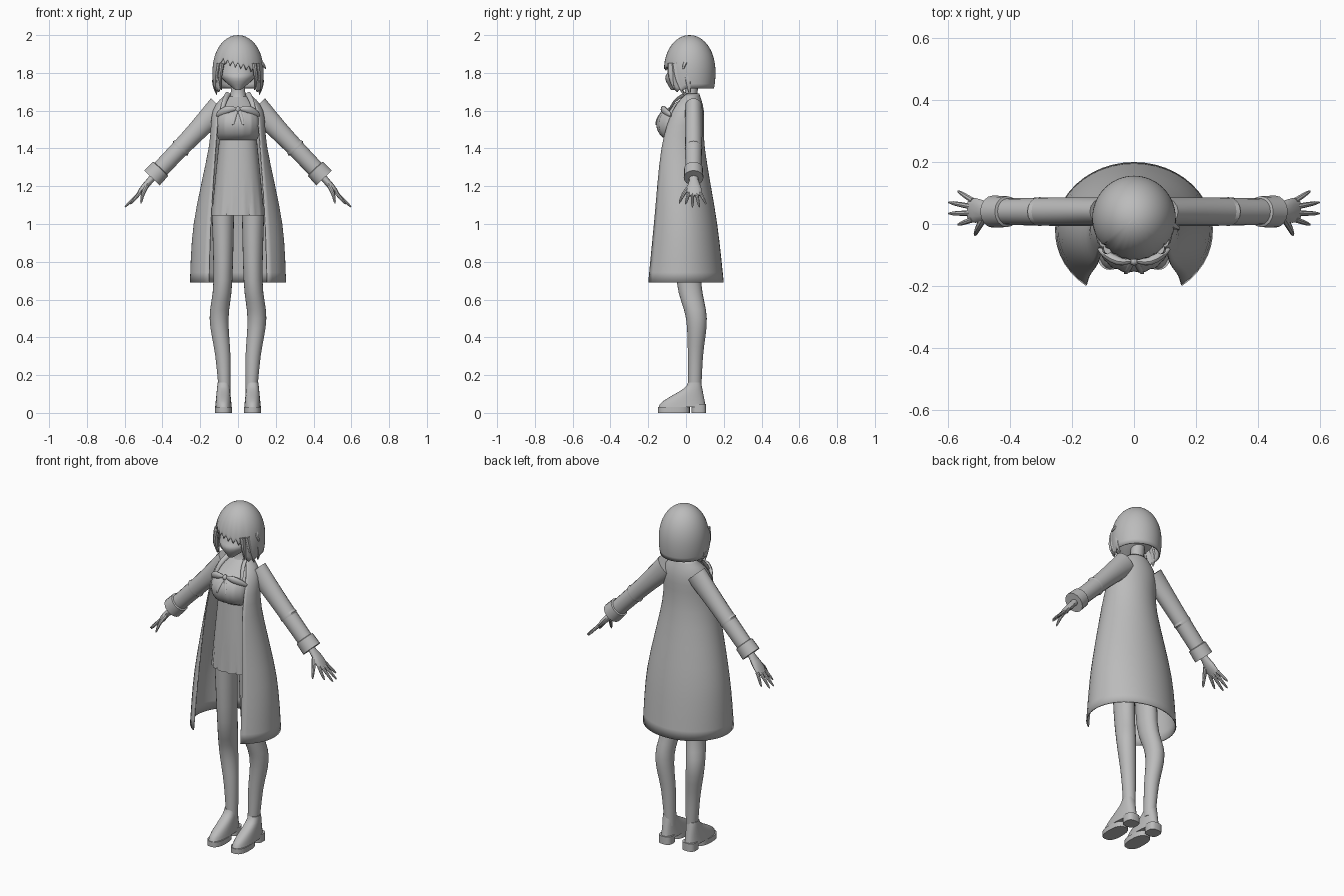
import bpy, bmesh, math
from mathutils import Vector

cube = bpy.data.objects.get("Cube")
if cube:
    bpy.data.objects.remove(cube, do_unlink=True)

GREY = (0.5, 0.5, 0.5, 1)
grey = bpy.data.materials.new("plain grey")
grey.use_nodes = True
grey.diffuse_color = GREY
grey.node_tree.nodes["Principled BSDF"].inputs["Base Color"].default_value = GREY
depth_axis = Vector((0, 1, 0))


def spline(keys, steps=4):
    """Smooth curve through a few key tuples."""
    keys = [Vector(key) for key in keys]
    last = len(keys) - 1
    result = []
    for i in range(last):
        before, start, end = keys[max(i - 1, 0)], keys[i], keys[i + 1]
        after = keys[min(i + 2, last)]
        leave, arrive = (end - before) / 2, (after - start) / 2
        for step in range(steps):
            t = step / steps
            ease = t * t * (3 - 2 * t)
            result.append(start.lerp(end, ease) + leave * t * (1 - t) ** 2
                          - arrive * t * t * (1 - t))
    return result + [keys[last]]


def loft(name, rings, closed=True, caps=True, mirror=False, thickness=0, sharp=40):
    """Skin a list of rings that have equally many points."""
    bm = bmesh.new()
    rows = [[bm.verts.new(point) for point in ring] for ring in rings]
    count = len(rows[0])
    for lower, upper in zip(rows, rows[1:]):
        for i in range(count if closed else count - 1):
            j = (i + 1) % count
            bm.faces.new((lower[i], lower[j], upper[j], upper[i]))
    if caps:
        bm.faces.new(rows[0])
        bm.faces.new(rows[-1])
    bmesh.ops.remove_doubles(bm, verts=bm.verts, dist=1e-5)
    bmesh.ops.recalc_face_normals(bm, faces=bm.faces)
    mesh = bpy.data.meshes.new(name)
    bm.to_mesh(mesh)
    bm.free()
    mesh.materials.append(grey)
    part = bpy.data.objects.new(name, mesh)
    bpy.context.collection.objects.link(part)
    bpy.ops.object.select_all(action='DESELECT')
    part.select_set(True)
    bpy.context.view_layer.objects.active = part
    bpy.ops.object.shade_smooth_by_angle(angle=math.radians(sharp))
    if mirror:
        part.modifiers.new("mirror", 'MIRROR')
    if thickness:
        shell = part.modifiers.new("thickness", 'SOLIDIFY')
        shell.thickness, shell.offset = thickness, -1


def oval(height, centre, half_width, front, back, count=24, power=1.0):
    """Level oval between two depths; a power under one squares it off."""
    middle, half_depth = (front + back) / 2, (back - front) / 2

    def soft(value):
        return math.copysign(abs(value) ** power, value)

    angles = [math.tau * i / count for i in range(count)]
    return [Vector((centre + half_width * soft(math.sin(a)),
                    middle - half_depth * soft(math.cos(a)), height)) for a in angles]


def tube(name, points, widths, depths, count=12, mirror=True):
    """Tube along points with a width and a depth at each."""
    rings = []
    for i, (point, width, depth) in enumerate(zip(points, widths, depths)):
        axis = (points[min(i + 1, len(points) - 1)] - points[max(i - 1, 0)]).normalized()
        side = axis.cross(depth_axis).normalized()
        deep = side.cross(axis)
        angles = [math.tau * k / count for k in range(count)]
        rings.append([point + side * width * math.cos(a) + deep * depth * math.sin(a)
                      for a in angles])
    loft(name, rings, mirror=mirror)


def strand(name, points, width, depth, power=0.5, count=8, mirror=True):
    """Curved strand that narrows to a tip."""
    path = spline(points)
    taper = [max(1 - i / (len(path) - 1), 0.02) ** power for i in range(len(path))]
    tube(name, path, [width * t for t in taper], [depth * t for t in taper], count, mirror)


# Legs: height, centre, half width, front, back
legs = spline([(1.1, .08, .06, -.07, .07), (.7, .08, .05, -.05, .08), (.5, .1, .05, 0, .11),
               (.3, .08, .04, .01, .09), (.1, .07, .03, .01, .08)])
loft("legs", [oval(*level) for level in legs], mirror=True)

# Shoes rise from a long toe to the ankle
rings = []
for i in range(9):
    t = i / 8
    ease = t * t * (3 - 2 * t)
    rings.append(oval(.03 + .13 * t, .077, .044 - .013 * t, .155 * ease - .145,
                      .105 - .025 * t, power=.85))
loft("shoes", rings, mirror=True)
loft("soles", [oval(z, .077, .046, -.148, .02, power=.8) for z in (0, .03)], mirror=True)
loft("heels", [oval(z, .077, .04, .03, .107, power=.7) for z in (0, .046)], mirror=True)

# Dress: a flared skirt with front folds, then the gathered bust
rings = []
for i in range(7):
    t = i / 6
    ring = oval(1.045 + .4 * t, 0, .14 - .04 * t, .025 * t - .125, .11 - .03 * t, 48, .85)
    for k in (0, 3, 6, -3, -6):
        ring[k].y *= 1 - .08 * max(0, 1 - 2 * t)
    rings.append(ring)
for i in range(1, 11):
    t = i / 10
    swell = max(math.sin(math.pi * t), 0) ** .6
    ring = oval(1.445 + .165 * t, 0, .1 + .017 * swell, -.1 - .058 * swell, .08, 48, .85)
    for k in (0, 3, 6, -3, -6):
        ring[k].y *= 1 - .03 * swell
    rings.append(ring)
rings += [oval(1.64, 0, .085, -.055, .07, 48), oval(1.675, 0, .05, -.01, .065, 48)]
loft("dress", rings, caps=False)

# Coat: height, half width, back, front edge across, front edge depth
coat = spline([(.69, .255, .2, .155, -.2), (1, .235, .165, .145, -.17), (1.4, .156, .1, .12, -.13),
               (1.6, .133, .094, .1, -.07), (1.69, .064, .07, .054, 0)])
rings = []
for height, width, back, edge, front in coat:
    sweep = math.pi - math.asin(edge / width)
    depth = (back - front) / (1 - math.cos(sweep))
    angles = [sweep * i / 18 for i in range(19)]
    rings.append([(width * math.sin(a), back - depth * (1 - math.cos(a)), height) for a in angles])
loft("coat", rings, closed=False, caps=False, mirror=True, thickness=.006, sharp=60)
strand("lapels", [(.052, 0, 1.69), (.07, -.055, 1.655), (.086, -.09, 1.6)], .015, .008, power=.2)

# Sleeves, elbow folds and cuffs share one slanted line
shoulder, wrist = Vector((.095, .04, 1.62)), Vector((.445, .04, 1.255))
sleeve = spline([(0, .066, .046), (.45, .05, .046), (1, .045, .042)])
fold = [(.54, .04, .04), (.6, .054, .047), (.64, .04, .04)]
cuff = [(.89, .04, .04), (.9, .055, .05), (1.03, .057, .052), (1.03, .045, .04), (1, .03, .03)]
for name, stations in (("sleeves", sleeve), ("elbow_folds", fold), ("cuffs", cuff)):
    along, widths, depths = zip(*stations)
    tube(name, [shoulder.lerp(wrist, t) for t in along], widths, depths, count=16)

# Hands with four spread fingers and a thumb
palm_start, palm_end = Vector((.44, .04, 1.26)), Vector((.535, .045, 1.15))
tube("palms", [palm_start.lerp(palm_end, i / 4) for i in range(5)],
     [.02, .018, .018, .015, .006], [.024, .024, .034, .04, .034])
for i in range(4):
    spread = i - 1.5
    root = Vector((.52, .045 + .02 * spread, 1.165))
    tip = Vector((.602 - .015 * spread ** 2, .052 + .036 * spread, 1.088 + .008 * spread ** 2))
    strand(f"finger_{i + 1}", [root, tip], .01, .01, power=.3)
strand("thumbs", [(.485, .02, 1.2), (.503, -.012, 1.16), (.514, -.036, 1.11)], .013, .013, power=.4)

# Bow on the chest
bow = spline([(0, -.118, 1.607), (.05, -.12, 1.607), (.114, -.08, 1.574)])
swell = [.006 + .015 * math.sin(math.pi * (i / 8) ** 1.5) for i in range(9)]
tube("bow_loops", bow, swell, [.7 * s for s in swell])
strand("bow_tails", [(.006, -.122, 1.6), (.02, -.15, 1.56), (.028, -.16, 1.525)], .01, .005, power=.2)
rings = []
for i in range(1, 8):
    a = math.pi * i / 8
    bulge = .014 * math.sin(a)
    rings.append(oval(1.606 - .016 * math.cos(a), 0, bulge, -.12 - bulge, bulge - .12, 12))
loft("bow_knot", rings)

# Neck and face
neck = spline([(1.6, 0, .07, -.07, .06), (1.68, 0, .04, -.01, .06), (1.78, 0, .04, -.01, .07)])
loft("neck", [oval(*level) for level in neck])
face = spline([(1.71, 0, .015, -.08, -.05), (1.77, 0, .085, -.11, .09),
               (1.82, 0, .1, -.09, .11), (1.95, 0, .07, -.05, .08)])
loft("face", [oval(*level) for level in face])


def hair_bottom(angle, column):
    """Swept fringe in front, long locks at the sides, level at the back."""
    jag = .007 * (-1) ** column
    if abs(angle) < .8:
        return 1.84 - .035 * angle + 2 * jag
    if abs(angle) < 1.35:
        return 1.705 + jag
    return 1.718


def hair_scale(height):
    """Domed crown that tucks in below the cheeks."""
    offset = height - 1.8
    if offset < 0:
        return 1 - 8 * offset ** 2
    return max(1 - (offset / .2) ** 2.2, 0) ** .5


# Hair shell
columns, rows = 56, 18
rings = []
for row in range(rows + 1):
    ring = []
    for column in range(columns):
        angle = math.remainder(math.tau * column / columns, math.tau)
        height = 2 - (2 - hair_bottom(angle, column)) * (row / rows) ** 1.6
        scale = hair_scale(height)
        ring.append((.135 * scale * math.sin(angle), .019 - .137 * scale * math.cos(angle), height))
    rings.append(ring)
loft("hair", rings, caps=False, thickness=.008, sharp=50)

# Loose locks beside the face
strand("side_locks", [(.1, -.055, 1.85), (.112, -.045, 1.77), (.114, -.012, 1.685)], .014, .02)
strand("front_locks", [(.085, -.078, 1.85), (.094, -.08, 1.78), (.088, -.06, 1.71)], .014, .02)
strand("back_locks", [(.118, 0, 1.82), (.128, .012, 1.75), (.116, .02, 1.69)], .012, .02)
strand("stray_lock", [(.12, 0, 1.86), (.136, -.01, 1.84), (.148, -.015, 1.82)], .01, .012, mirror=False)
